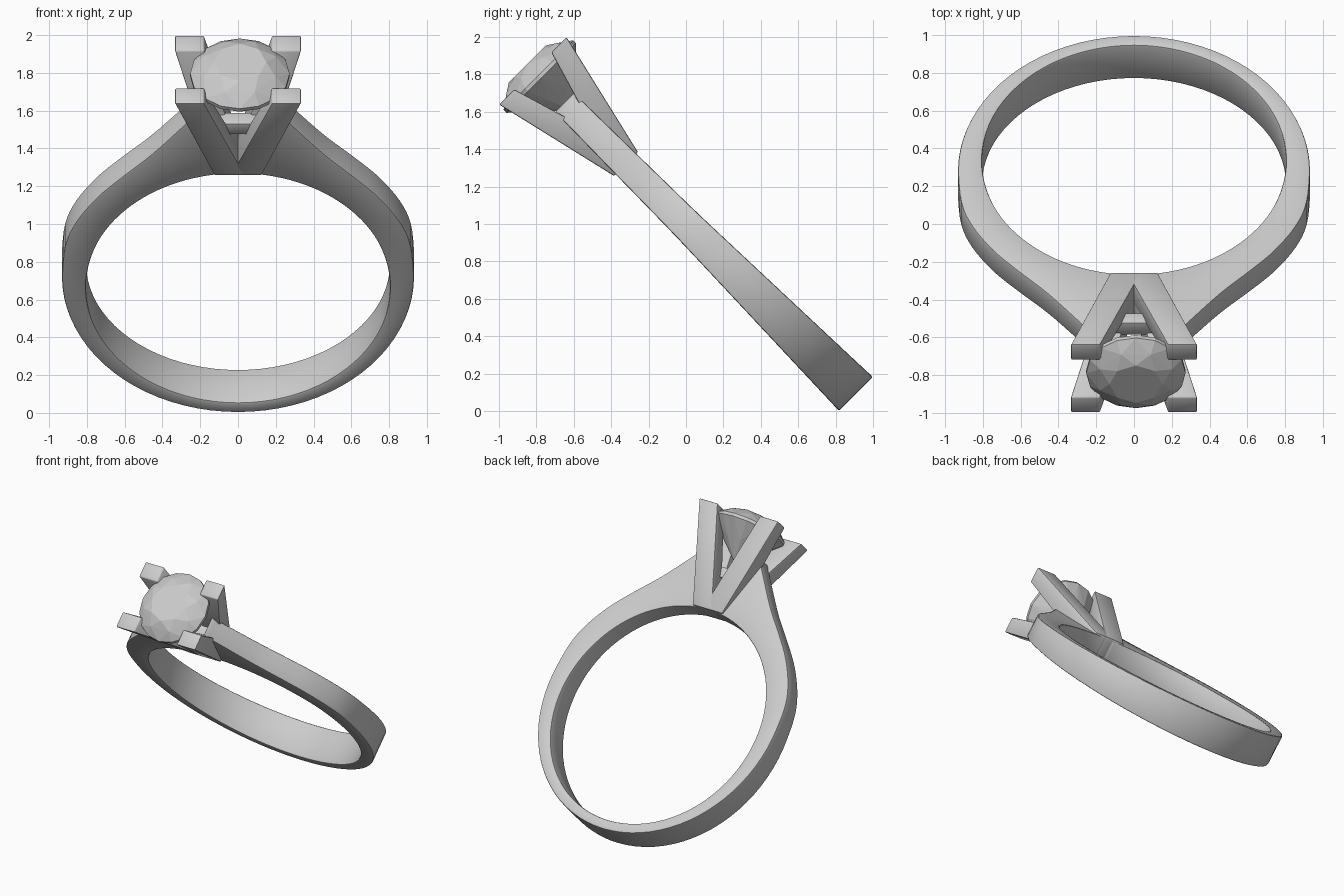
import bpy, bmesh, math
from mathutils import Matrix, Vector

if "Cube" in bpy.data.objects:
    bpy.data.objects.remove(bpy.data.objects["Cube"])

# Ring frame: x across, y along the finger axis, z toward the stone; tilted 45 degrees
TILT = Matrix.Rotation(math.radians(45), 4, 'X') @ Matrix.Translation((0, 0.707, 0))


def finish(name, bm, bevel=0.0, smooth=True):
    bmesh.ops.recalc_face_normals(bm, faces=bm.faces)
    if bevel:
        edges = [e for e in bm.edges if e.calc_face_angle(0) > math.radians(40)]
        bmesh.ops.bevel(bm, geom=edges, offset=bevel, segments=2, profile=0.5,
                        affect='EDGES', clamp_overlap=True)
    me = bpy.data.meshes.new(name)
    bm.to_mesh(me)
    bm.free()
    ob = bpy.data.objects.new(name, me)
    bpy.context.collection.objects.link(ob)
    ob.matrix_world = TILT
    if smooth:
        bpy.ops.object.select_all(action='DESELECT')
        ob.select_set(True)
        bpy.context.view_layer.objects.active = ob
        bpy.ops.object.shade_smooth_by_angle(angle=math.radians(35))
    return ob


def hexahedron(name, bottom, top, bevel):
    bm = bmesh.new()
    for p in bottom + top:
        bm.verts.new(p)
    bmesh.ops.convex_hull(bm, input=bm.verts)
    bmesh.ops.dissolve_limit(bm, angle_limit=0.02, verts=bm.verts, edges=bm.edges)
    return finish(name, bm, bevel)


def rect(x0, x1, y0, y1, z):
    return [(x0, y0, z), (x1, y0, z), (x1, y1, z), (x0, y1, z)]


def catmull(p0, p1, p2, p3, t):
    return 0.5 * (2 * p1 + (p2 - p0) * t + (2 * p0 - 5 * p1 + 4 * p2 - p3) * t * t
                  + (3 * p1 - p0 - 3 * p2 + p3) * t ** 3)


# Band: each section pairs an outer point with an angle on the round inner hole
def lower(t):
    a = math.radians(t)
    return Vector((0.932 * math.cos(a), 0.40 + 0.978 * math.sin(a), t))


shoulder = [lower(-8), lower(0)] + [Vector(p) for p in (
    (0.915, 0.63, 14), (0.86, 0.80, 26), (0.75, 0.98, 39), (0.62, 1.13, 52),
    (0.46, 1.30, 66), (0.30, 1.50, 80), (0.20, 1.63, 88), (0.14, 1.73, 94))]
half = [lower(-90 + 4.5 * i) for i in range(20)]
for i in range(1, len(shoulder) - 2):
    half += [catmull(*shoulder[i - 1:i + 3], k / 4) for k in range(4)]
half.append(shoulder[-2])


def half_width(z):
    if z < 0.7:
        return 0.128 + (0.085 - 0.128) * (z + 0.578) / 1.278
    return 0.085 - 0.013 * (z - 0.7) / 0.93


sections = [(-1, p) for p in reversed(half[1:])] + [(1, p) for p in half]
bm = bmesh.new()
rings = []
for side, (ox, oz, t) in sections:
    a = math.radians(t)
    ix, iz = 0.805 * math.cos(a), 0.327 + 0.833 * math.sin(a)
    wo, wi = half_width(oz), half_width(iz)
    rings.append([bm.verts.new((side * x, y, z)) for x, y, z in
                  ((ox, -wo, oz), (ox, wo, oz), (ix, wi, iz), (ix, -wi, iz))])
for a, b in zip(rings, rings[1:]):
    for i in range(4):
        j = (i + 1) % 4
        bm.faces.new((a[i], a[j], b[j], b[i]))
bm.faces.new(rings[0])
bm.faces.new(rings[-1])
finish("band", bm, 0.010)

# Four prongs spreading out of a shared base
for sx, side in ((-1, "left"), (1, "right")):
    for sy, end in ((-1, "front"), (1, "back")):
        hexahedron(f"{end}_{side}_prong",
                   rect(-0.037 * sx, 0.125 * sx, -0.07 * sy, 0.09 * sy, 1.16),
                   rect(0.18 * sx, 0.335 * sx, 0.14 * sy, 0.255 * sy, 1.865), 0.008)

# Cross bar below the stone
hexahedron("cross_bar", rect(-0.15, 0.15, -0.04, 0.045, 1.42),
           rect(-0.15, 0.15, -0.04, 0.045, 1.495), 0.004)

# Faceted stone: table, crown, girdle, pavilion, culet
bm = bmesh.new()
for count, r, z, turn in ((8, 0.14, 1.912, 0), (8, 0.205, 1.88, 0.5), (16, 0.263, 1.828, 0),
                          (16, 0.263, 1.806, 0), (8, 0.145, 1.69, 0.5), (1, 0.0, 1.56, 0)):
    for i in range(count):
        a = 2 * math.pi * (i + turn) / count
        bm.verts.new((0.01 + r * math.cos(a), 0.005 + r * math.sin(a), z))
bmesh.ops.convex_hull(bm, input=bm.verts)
bmesh.ops.dissolve_limit(bm, angle_limit=0.01, verts=bm.verts, edges=bm.edges)
finish("stone", bm, smooth=False)
